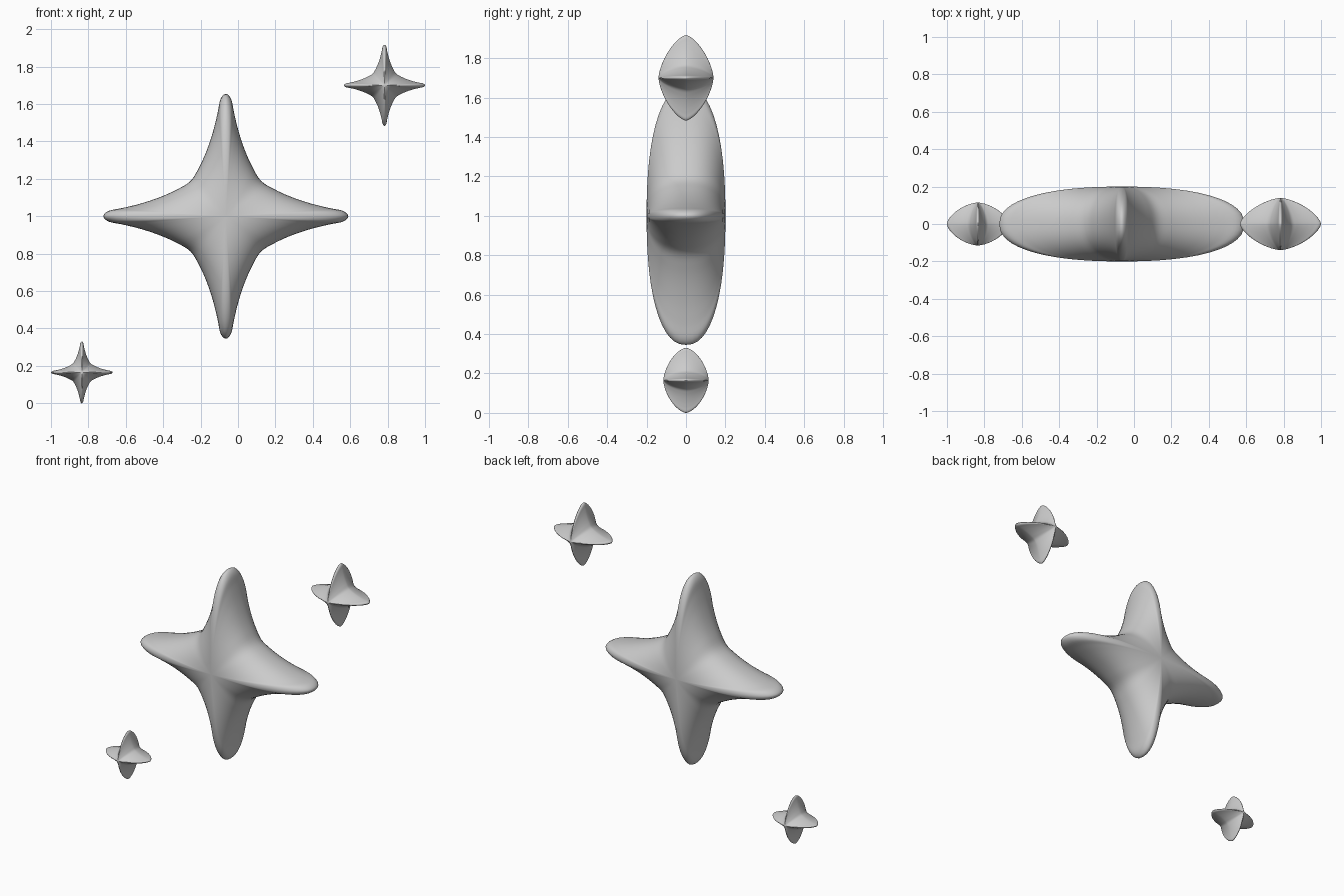
import bpy, bmesh, math
from mathutils import Vector

if "Cube" in bpy.data.objects:
    bpy.data.objects.remove(bpy.data.objects["Cube"])

# One eighth of the star outline, from arm tip to inner corner (unit radius)
EIGHTH = [(1, 0), (.955, .044), (.84, .068), (.69, .105),
          (.535, .157), (.40, .218), (.288, .288)]


def star_outline(sub=4):
    """Full four-pointed outline, smoothed with a closed Catmull-Rom spline."""
    quarter = EIGHTH + [(b, a) for a, b in EIGHTH[-2:0:-1]]
    pts = []
    for i in range(4):
        c, s = round(math.cos(i * math.pi / 2)), round(math.sin(i * math.pi / 2))
        pts += [Vector((x * c - y * s, x * s + y * c)) for x, y in quarter]
    out, n = [], len(pts)
    for i in range(n):
        a, b, c, d = (pts[(i + k) % n] for k in (-1, 0, 1, 2))
        for j in range(sub):
            t = j / sub
            out.append(0.5 * (2 * b + (c - a) * t + (2 * a - 5 * b + 4 * c - d) * t * t
                              + (3 * b - a - 3 * c + d) * t ** 3))
    return out


def sparkle(name, cx, cz, radius, depth, k, rings=14):
    """Puffy star: nested outlines domed towards front and back."""
    outline = star_outline()
    n = len(outline)
    bm = bmesh.new()
    front = bm.verts.new((0, -depth, 0))
    back = bm.verts.new((0, depth, 0))
    loops = []
    for i in range(1, 2 * rings):
        a = math.pi * i / (2 * rings)
        t = math.sin(a)
        y = depth * max(0, 1 - t ** k) ** (1 / k) * (-1 if i < rings else 1)
        loops.append([bm.verts.new((p.x * t * radius, y, p.y * t * radius)) for p in outline])
    for j in range(n):
        q = (j + 1) % n
        bm.faces.new((front, loops[0][j], loops[0][q]))
        bm.faces.new((back, loops[-1][q], loops[-1][j]))
        for r, s in zip(loops, loops[1:]):
            bm.faces.new((r[j], s[j], s[q], r[q]))
    bmesh.ops.recalc_face_normals(bm, faces=bm.faces)
    for f in bm.faces:
        f.smooth = True
    me = bpy.data.meshes.new(name)
    bm.to_mesh(me)
    bm.free()
    ob = bpy.data.objects.new(name, me)
    ob.location = (cx, 0, cz)
    bpy.context.collection.objects.link(ob)


# Large centre star and its two small companions
sparkle("large_star", -0.065, 1.0, 0.655, 0.20, 2.3)
sparkle("upper_small_star", 0.783, 1.70, 0.217, 0.14, 1.5)
sparkle("lower_small_star", -0.835, 0.165, 0.165, 0.115, 1.6)
